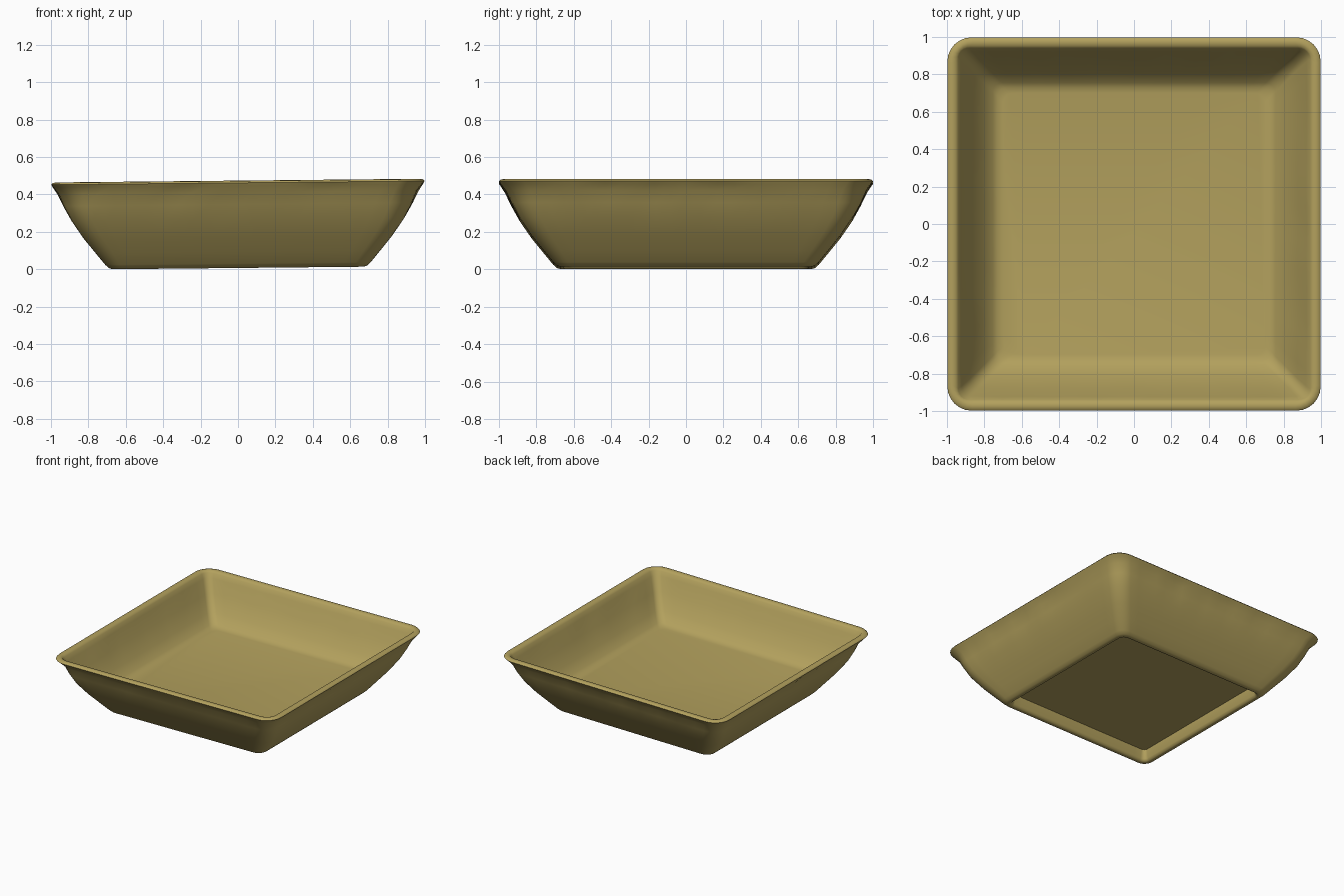
import bpy, bmesh, math
from mathutils import Vector, noise

cube = bpy.data.objects.get("Cube")
if cube:
    bpy.data.objects.remove(cube, do_unlink=True)

# Single ochre clay colour
clay = bpy.data.materials.new("ochre_clay")
clay.use_nodes = True
colour = (0.45, 0.355, 0.11, 1)
clay.diffuse_color = colour
shader = clay.node_tree.nodes["Principled BSDF"]
shader.inputs["Base Color"].default_value = colour
shader.inputs["Roughness"].default_value = 0.8

SIDE_STEPS, CORNER_STEPS = 20, 6


def rounded_square(half, radius):
    """Points around a square with rounded corners and subdivided sides."""
    points = []
    inner = half - radius
    for quarter in range(4):
        turn = quarter * math.pi / 2
        local = [Vector((half, -inner + 2 * inner * i / SIDE_STEPS))
                 for i in range(SIDE_STEPS)]
        for i in range(CORNER_STEPS):
            a = i / CORNER_STEPS * math.pi / 2
            local.append(Vector((inner + radius * math.cos(a),
                                 inner + radius * math.sin(a))))
        c, s = math.cos(turn), math.sin(turn)
        points += [(p.x * c - p.y * s, p.x * s + p.y * c) for p in local]
    return points


# Cross-section: half width, height, corner radius, hand-worked unevenness
profile = [
    (0.635, 0.09, 0.03, 0), (0.645, 0.02, 0.04, 0), (0.655, 0.003, 0.05, 0),
    (0.67, 0.0, 0.06, 0), (0.69, 0.006, 0.07, 0), (0.71, 0.024, 0.08, 0),
    (0.76, 0.085, 0.09, 0), (0.825, 0.165, 0.10, 0), (0.89, 0.26, 0.11, 0),
    (0.935, 0.34, 0.12, 0.006), (0.967, 0.405, 0.125, 0.014),
    (0.99, 0.44, 0.13, 0.006), (0.998, 0.455, 0.13, 0),
    (0.99, 0.464, 0.125, 0), (0.972, 0.467, 0.11, 0), (0.952, 0.464, 0.08, 0),
    (0.94, 0.452, 0.06, 0), (0.925, 0.42, 0.055, 0.005),
    (0.88, 0.32, 0.05, 0.006), (0.81, 0.21, 0.05, 0.003),
    (0.755, 0.15, 0.05, 0), (0.73, 0.136, 0.05, 0), (0.70, 0.13, 0.05, 0),
]

# Loft the square dish, closing the recessed underside and the inner floor
bm = bmesh.new()
rings = []
for half, height, radius, uneven in profile:
    ring = []
    for x, y in rounded_square(half, radius):
        n = noise.noise(Vector((x * 4, y * 4, height * 3)))
        k = 1 - uneven * abs(n) * 2
        tilt = 0.01 * (x + 0.7)
        ring.append(bm.verts.new((x * k, y * k, height + tilt)))
    rings.append(ring)
for low, high in zip(rings, rings[1:]):
    for i in range(len(low)):
        j = (i + 1) % len(low)
        bm.faces.new((low[i], low[j], high[j], high[i]))
bm.faces.new(list(reversed(rings[0])))
bm.faces.new(rings[-1])
bmesh.ops.recalc_face_normals(bm, faces=bm.faces)

mesh = bpy.data.meshes.new("square_dish")
bm.to_mesh(mesh)
bm.free()
mesh.materials.append(clay)
dish = bpy.data.objects.new("square_dish", mesh)
bpy.context.collection.objects.link(dish)

# Smooth walls with a crisp edge around the recessed base
bpy.ops.object.select_all(action="DESELECT")
dish.select_set(True)
bpy.context.view_layer.objects.active = dish
bpy.ops.object.shade_smooth_by_angle(angle=math.radians(50))
